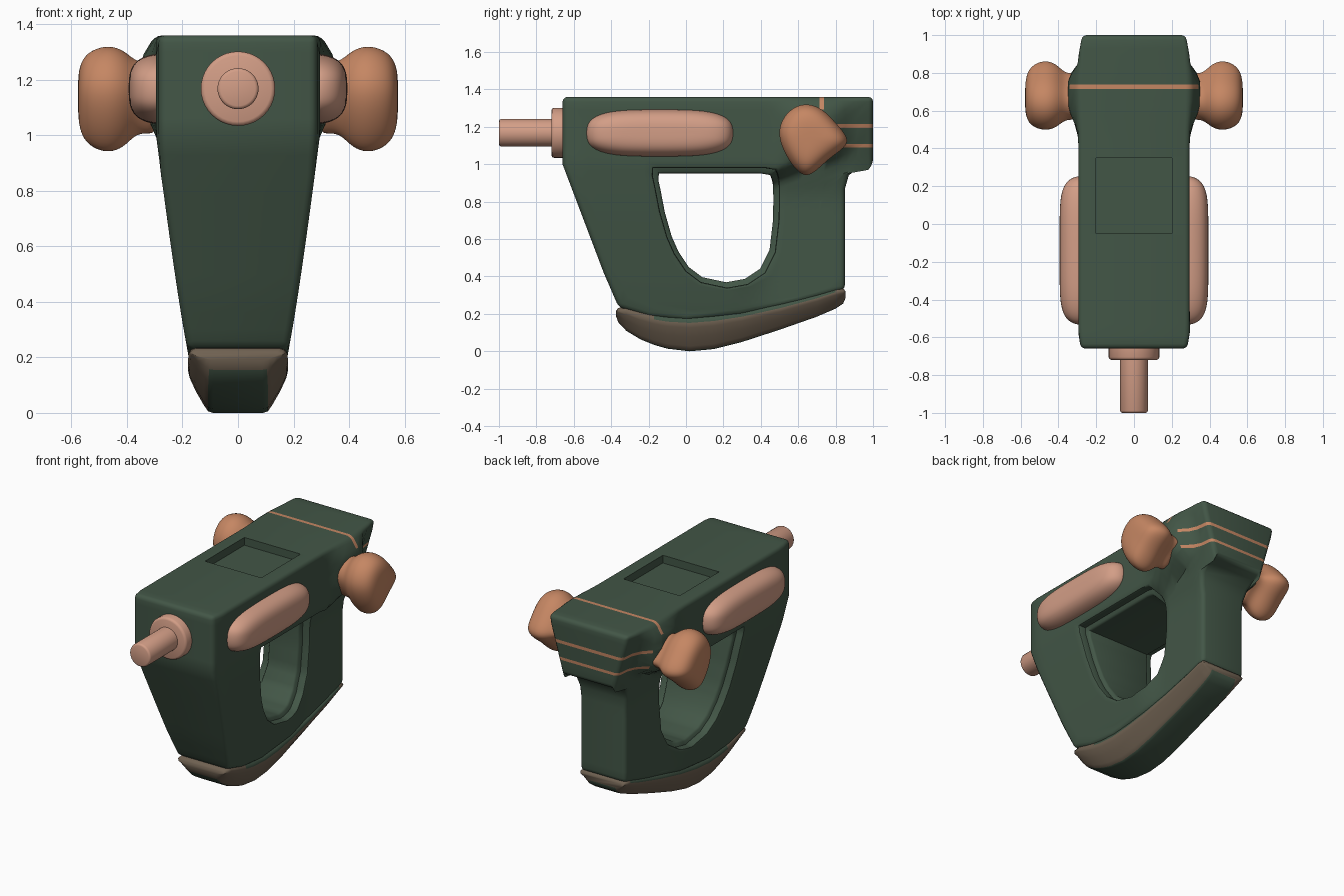
import bpy, bmesh, math
from mathutils import Vector

if "Cube" in bpy.data.objects:
    bpy.data.objects.remove(bpy.data.objects["Cube"])


def mat(name, c):
    m = bpy.data.materials.new(name)
    m.diffuse_color = (*c, 1)
    m.use_nodes = True
    m.node_tree.nodes["Principled BSDF"].inputs["Base Color"].default_value = m.diffuse_color
    return m


GREEN = mat("dark_green", (0.055, 0.093, 0.062))
PINK = mat("dusty_pink", (0.65, 0.34, 0.24))
ORANGE = mat("copper_orange", (0.56, 0.24, 0.125))
OLIVE = mat("olive_brown", (0.16, 0.12, 0.083))


def finish(name, bm, mats, angle=35):
    bmesh.ops.recalc_face_normals(bm, faces=bm.faces[:])
    me = bpy.data.meshes.new(name)
    bm.to_mesh(me)
    bm.free()
    ob = bpy.data.objects.new(name, me)
    bpy.context.collection.objects.link(ob)
    for m in mats:
        me.materials.append(m)
    bpy.ops.object.select_all(action='DESELECT')
    ob.select_set(True)
    bpy.context.view_layer.objects.active = ob
    if angle:
        bpy.ops.object.shade_smooth_by_angle(angle=math.radians(angle))
    return ob


def ss(a, b, v):
    t = min(1, max(0, (v - a) / (b - a)))
    return t * t * (3 - 2 * t)


def half_width(y, z):
    """Half thickness of the body: tapers downward, slim grip, bulge behind the knobs."""
    front = 0.175 + 0.12 * min(1, max(0, (z - 0.2) / 0.8)) ** 0.85 - 0.014 * (1 - ss(-.67, -.6, y))
    rear = 0.162 + 0.033 * ss(0.8, 1.0, z) + 0.097 * min(1, max(0, (z - 1.0) / 0.34)) - 0.01 * ss(.94, 1, y)
    s = 0.5 * ss(0.86, 1.1, z)
    b = ss(0.25 + s, 0.48 + 0.85 * s, y)
    bulge = 0.055 * ss(0.46, 0.64, y) * (1 - ss(0.76, 0.9, y)) * ss(0.97, 1.13, z) * (1 - ss(1.26, 1.38, z))
    return front * (1 - b) + rear * b + bulge


# body: outer outline point (y, z) paired with hole outline point (y, z)
pairs = [(-.66, 1.36, -.175, .98), (-.2, 1.36, 0, .98), (.15, 1.36, .15, .98), (.5, 1.36, .3, .98),
         (.8, 1.36, .42, .98), (1, 1.36, .48, .97), (1, 1.18, .495, .92), (1, 1, .497, .85),
         (.925, .985, .497, .8), (.87, .94, .496, .75), (.85, .87, .495, .7), (.85, .6, .475, .53),
         (.85, .33, .42, .42), (.6, .26, .33, .36), (.3, .195, .22, .34), (0, .165, .08, .37),
         (-.2, .185, 0, .43), (-.36, .235, -.06, .52), (-.44, .42, -.1, .61), (-.55, .71, -.14, .75),
         (-.66, 1, -.165, .88), (-.66, 1.18, -.178, .94)]
dense = []
for i, p in enumerate(pairs):
    q = pairs[(i + 1) % len(pairs)]
    n = max(1, round(math.hypot(q[0] - p[0], q[1] - p[1]) / 0.07))
    dense += [[a + (b - a) * k / n for a, b in zip(p, q)] for k in range(n)]
ts = [0, .18, .28, .38, .48, .58, .68, .78, .9, 1]
bm = bmesh.new()
side = {}
for sx in (-1, 1):
    side[sx] = []
    for p in dense:
        row = []
        for t in ts:
            y, z = p[0] + (p[2] - p[0]) * t, p[1] + (p[3] - p[1]) * t
            row.append(bm.verts.new((sx * half_width(y, z), y, z)))
        # recessed ledge around the hole
        w = half_width(p[2], p[3])
        row.append(bm.verts.new((sx * (w - .05), p[2], p[3])))
        row.append(bm.verts.new((sx * (w - .06), .16 + (p[2] - .16) * .91, .66 + (p[3] - .66) * .91)))
        side[sx].append(row)
N, T = len(dense), len(ts) + 2
rims = {0: [], T - 3: [], T - 1: []}
for i in range(N):
    j = (i + 1) % N
    for sx in (-1, 1):
        g = side[sx]
        for k in range(T - 1):
            bm.faces.new((g[i][k], g[j][k], g[j][k + 1], g[i][k + 1]))
    a, b = side[-1], side[1]
    for k in (0, T - 1):
        bm.faces.new((a[i][k], a[j][k], b[j][k], b[i][k]))
    for k in rims:
        for g in (a, b):
            rims[k].append(bm.edges.get((g[i][k], g[j][k])))
bmesh.ops.recalc_face_normals(bm, faces=bm.faces[:])
for i in range(N):
    e = bm.edges.get((side[-1][i][0], side[1][i][0]))
    if e.calc_face_angle(0) > 0.8:
        rims[0].append(e)
for k, size in zip(rims, (.026, .012, .01)):
    bmesh.ops.bevel(bm, geom=rims[k], offset=size, offset_type='OFFSET', segments=3 if k == 0 else 2,
                    profile=0.5, affect='EDGES', clamp_overlap=False)
# painted stripes: cut the skin along planes, colour the thin bands
for axis, vals in ((2, (1.09, 1.108, 1.195, 1.215)), (1, (.715, .738))):
    for v in vals:
        co, no = Vector(), Vector()
        co[axis], no[axis] = v, 1
        faces = [f for f in bm.faces if f.calc_center_median().y > 0.55]
        geom = set(faces)
        for f in faces:
            geom.update(f.edges)
            geom.update(f.verts)
        bmesh.ops.bisect_plane(bm, geom=list(geom), plane_co=co, plane_no=no, dist=1e-5)
for f in bm.faces:
    c = f.calc_center_median()
    ring = c.y > 0.82 and (1.09 < c.z < 1.108 or 1.195 < c.z < 1.215)
    band = 0.715 < c.y < 0.738 and c.z > 1.29
    f.material_index = 1 if ring or band else 0
body = finish("body", bm, [GREEN, ORANGE], 0)

# square recess in the top
bm = bmesh.new()
bmesh.ops.create_cube(bm, size=1)
for v in bm.verts:
    v.co = Vector((v.co.x * 0.4, 0.15 + v.co.y * 0.4, 1.36 + v.co.z * 0.1))
cutter = finish("recess_cutter", bm, [GREEN], 0)
cutter.hide_render = True
bpy.ops.object.select_all(action='DESELECT')
body.select_set(True)
bpy.context.view_layer.objects.active = body
mod = body.modifiers.new("recess", 'BOOLEAN')
mod.operation, mod.object, mod.solver = 'DIFFERENCE', cutter, 'EXACT'
bpy.ops.object.modifier_apply(modifier="recess")
bpy.data.objects.remove(cutter)
bpy.ops.object.shade_smooth_by_angle(angle=math.radians(40))


def loft(name, loop, centre, levels, m, sx, ypow=1):
    """Stack scaled copies of a (y, z) loop along x and smooth them."""
    bm = bmesh.new()
    rings = [[bm.verts.new((sx * x, centre[0] + (y - centre[0]) * s ** ypow, centre[1] + (z - centre[1]) * s))
              for y, z in loop] for x, s in levels]
    n = len(loop)
    for a, b in zip(rings, rings[1:]):
        for i in range(n):
            bm.faces.new((a[i], a[(i + 1) % n], b[(i + 1) % n], b[i]))
    bm.faces.new(rings[0])
    bm.faces.new(rings[-1])
    ob = finish(name, bm, [m], 180)
    ob.modifiers.new("smooth", 'SUBSURF').levels = 2
    ob.modifiers["smooth"].render_levels = 2


knob = [(.49, 1.17), (.522, 1.255), (.58, 1.308), (.65, 1.325), (.73, 1.297), (.80, 1.22), (.87, 1.14),
        (.852, 1.09), (.76, 1.03), (.69, .958), (.635, .932), (.575, .985), (.522, 1.07)]


def spow(v, e):
    return math.copysign(abs(v) ** e, v)


pad = [(-.14 + .395 * spow(math.cos(a), .6), 1.167 + .127 * spow(math.sin(a), .7))
       for a in [2 * math.pi * k / 28 for k in range(28)]]
for sx, s in ((-1, "left"), (1, "right")):
    loft("knob_" + s, knob, (.665, 1.145),
         [(.28, .7), (.33, .68), (.36, .7), (.385, .79), (.415, .94), (.46, 1.03), (.51, .98),
          (.55, .84), (.572, .6), (.577, .25)], ORANGE, sx)
    loft("side_pad_" + s, pad, (-.14, 1.167),
         [(.26, 1), (.30, 1), (.33, .95), (.36, .84), (.382, .65), (.392, .4), (.394, .15)], PINK, sx, .5)

# base shoe: stations (y, bottom, top, width scale) and a cross-section (height fraction, half width)
stations = [(-.375, .19, .215, .9), (-.362, .155, .232, .96), (-.32, .11, .236, .99), (-.24, .062, .215, 1),
            (-.17, .034, .2, 1), (-.1, .014, .19, 1), (.02, 0, .185, 1), (.15, .012, .195, 1),
            (.3, .05, .215, .98), (.5, .115, .255, .95), (.7, .185, .305, .93), (.8, .228, .335, .92),
            (.84, .255, .337, .9), (.853, .285, .32, .85)]
section = [(1, .155), (.93, .172), (.82, .18), (.68, .174), (.42, .152), (.15, .123), (.03, .108), (0, .09)]
full = section + [(f, -w) for f, w in reversed(section)]
bm = bmesh.new()
rings = [[bm.verts.new((w * s, y, b + (t - b) * f)) for f, w in full] for y, b, t, s in stations]
n = len(full)
for st, a, b in zip(stations, rings, rings[1:]):
    for i in range(n):
        f = bm.faces.new((a[i], a[(i + 1) % n], b[(i + 1) % n], b[i]))
        under = 6 <= i <= 8 and st[0] > -.365
        upper = i in (0, 1, 13, 14) and -.2 < st[0] < .75
        f.material_index = 1 if under or upper else 0
bm.faces.new(rings[0])
bm.faces.new(rings[-1])
finish("base_shoe", bm, [OLIVE, GREEN], 60)


# front nozzle and collar
def rod(name, r, y0, y1, bev):
    bm = bmesh.new()
    prof = [(y0, r - bev), (y0 + .3 * bev, r - .3 * bev), (y0 + bev, r), (y1, r)]
    rings = [[bm.verts.new((q * math.cos(2 * math.pi * k / 40), y, 1.168 + q * math.sin(2 * math.pi * k / 40)))
              for k in range(40)] for y, q in prof]
    for a, b in zip(rings, rings[1:]):
        for i in range(40):
            bm.faces.new((a[i], a[(i + 1) % 40], b[(i + 1) % 40], b[i]))
    bm.faces.new(rings[0])
    bm.faces.new(rings[-1])
    finish(name, bm, [PINK], 50)


rod("nozzle", .074, -1.0, -.68, .012)
rod("nozzle_collar", .134, -.72, -.64, .015)
